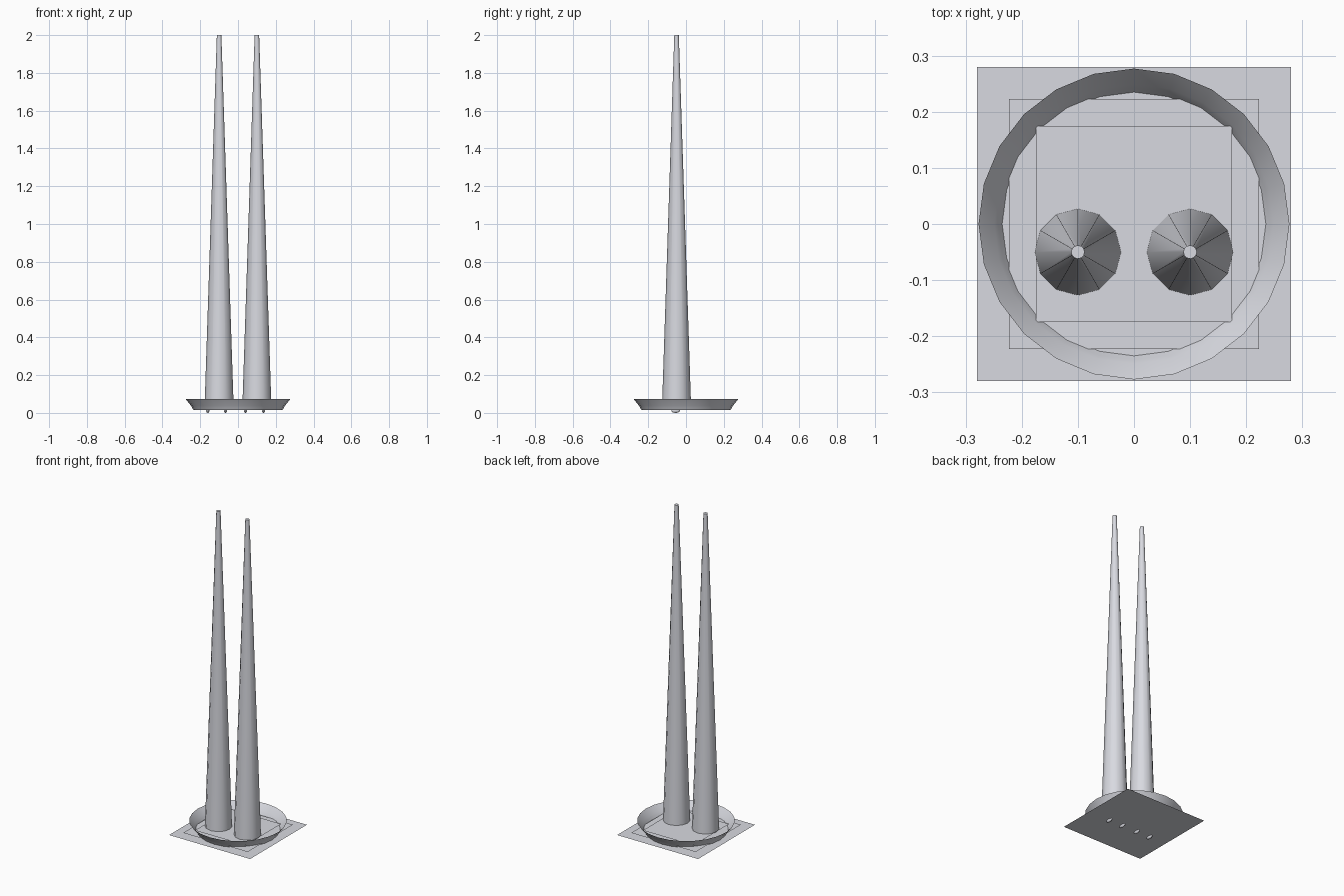
import bpy, bmesh, math
from mathutils import Matrix

if "Cube" in bpy.data.objects:
    bpy.data.objects.remove(bpy.data.objects["Cube"])

grey = bpy.data.materials.new("pale_grey")
grey.diffuse_color = (0.69, 0.70, 0.75, 1)
grey.use_nodes = True
grey.node_tree.nodes["Principled BSDF"].inputs["Base Color"].default_value = grey.diffuse_color


def finish(name, bm, smooth=None):
    mesh = bpy.data.meshes.new(name)
    bm.to_mesh(mesh)
    bm.free()
    mesh.materials.append(grey)
    ob = bpy.data.objects.new(name, mesh)
    bpy.context.collection.objects.link(ob)
    if smooth:
        bpy.ops.object.select_all(action='DESELECT')
        ob.select_set(True)
        bpy.context.view_layer.objects.active = ob
        bpy.ops.object.shade_smooth_by_angle(angle=math.radians(smooth))
    return ob


def sheet(name, half, z):
    bm = bmesh.new()
    bmesh.ops.create_grid(bm, x_segments=1, y_segments=1, size=half,
                          matrix=Matrix.Translation((0, 0, z)))
    finish(name, bm)


# Stacked square floor sheets
sheet("ground_sheet", 0.28, 0.014)
sheet("middle_sheet", 0.223, 0.021)
sheet("upper_sheet", 0.175, 0.031)

# Flared open rim, a 24-sided single surface
bm = bmesh.new()
rings = []
for r, z in [(0.235, 0.014), (0.242, 0.026), (0.249, 0.038), (0.277, 0.073)]:
    rings.append([bm.verts.new((r * math.cos(i * math.tau / 24),
                                r * math.sin(i * math.tau / 24), z))
                  for i in range(24)])
for low, high in zip(rings, rings[1:]):
    for i in range(24):
        j = (i + 1) % 24
        bm.faces.new((low[i], low[j], high[j], high[i]))
finish("flared_rim", bm, 40)

# Two tall tapered 12-sided columns
BASE = 0.031
for side, x in (("left", -0.1), ("right", 0.1)):
    bm = bmesh.new()
    bmesh.ops.create_cone(bm, cap_ends=True, segments=12, radius1=0.077,
                          radius2=0.012, depth=2 - BASE,
                          matrix=Matrix.Translation((x, -0.05, (2 + BASE) / 2)))
    finish(side + "_column", bm, 40)

# Four small rounded nubs under the floor
for n, x in enumerate((-0.16, -0.066, 0.04, 0.135)):
    bm = bmesh.new()
    place = Matrix.Translation((x, -0.055, 0.012))
    bmesh.ops.create_uvsphere(bm, u_segments=12, v_segments=8, radius=1,
                              matrix=place @ Matrix.Diagonal((0.009, 0.023, 0.012, 1)))
    finish("foot_nub_%d" % (n + 1), bm, 60)
